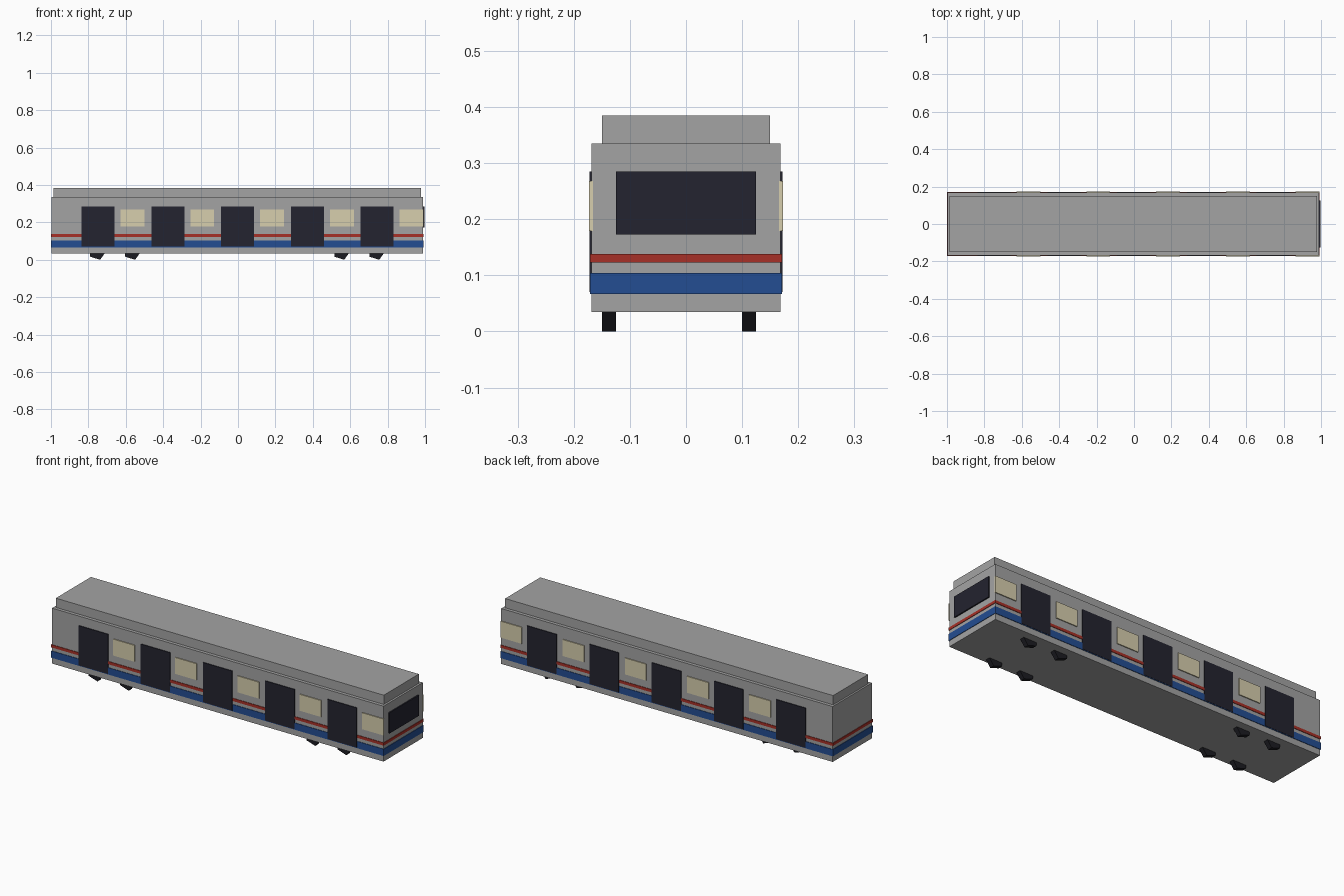
import bpy, bmesh, math
from mathutils import Matrix

if "Cube" in bpy.data.objects:
    bpy.data.objects.remove(bpy.data.objects["Cube"])


def material(name, rgb):
    m = bpy.data.materials.new(name)
    m.diffuse_color = (*rgb, 1)
    m.use_nodes = True
    m.node_tree.nodes["Principled BSDF"].inputs["Base Color"].default_value = m.diffuse_color
    return m


GREY = material("body grey", (0.37, 0.37, 0.37))
DARK = material("dark glass", (0.017, 0.017, 0.029))
CREAM = material("cream window", (0.68, 0.62, 0.42))
RED = material("stripe red", (0.39, 0.03, 0.02))
BLUE = material("stripe blue", (0.017, 0.075, 0.29))
BLACK = material("wheel black", (0.012, 0.012, 0.016))


def finish(name, bm, mat):
    me = bpy.data.meshes.new(name)
    bm.to_mesh(me)
    bm.free()
    me.materials.append(mat)
    ob = bpy.data.objects.new(name, me)
    bpy.context.collection.objects.link(ob)
    return ob


def box(name, x, y, z, mat, open_ends=False):
    """Box from (min, max) ranges; open_ends drops the top and bottom."""
    bm = bmesh.new()
    size = [r[1] - r[0] for r in (x, y, z)]
    mid = [(r[1] + r[0]) / 2 for r in (x, y, z)]
    bmesh.ops.create_cube(bm, size=1, matrix=Matrix.Translation(mid) @ Matrix.Diagonal((*size, 1)))
    if open_ends:
        caps = [f for f in bm.faces if abs(f.normal.z) > 0.5]
        bmesh.ops.delete(bm, geom=caps, context='FACES')
    return finish(name, bm, mat)


# Body shell and raised roof
box("body", (-0.997, 0.99), (-0.168, 0.168), (0.035, 0.335), GREY)
box("roof", (-0.987, 0.979), (-0.15, 0.15), (0.335, 0.385), GREY)

# Stripes wrapping all four sides
for name, z, mat in (("red_stripe", (0.123, 0.138), RED),
                     ("blue_stripe", (0.067, 0.104), BLUE)):
    band = box(name, (-1.0, 0.993), (-0.171, 0.171), z, mat, open_ends=True)
    solid = band.modifiers.new("thickness", 'SOLIDIFY')
    solid.thickness = 0.004
    solid.offset = -1

# Windshield on the driving end
box("windshield", (0.988, 0.997), (-0.125, 0.125), (0.173, 0.285), DARK)

# Doors and windows alternate along both sides
for side, s in (("front", -1), ("back", 1)):
    for i in range(5):
        dx = -0.748 + 0.373 * i
        wx = -0.564 + 0.373 * i
        box(f"door_{side}_{i + 1}", (dx - 0.088, dx + 0.088),
            sorted((s * 0.166, s * 0.1722)), (0.07, 0.285), DARK)
        box(f"window_{side}_{i + 1}", (wx - 0.064, wx + 0.064),
            sorted((s * 0.166, s * 0.173)), (0.179, 0.268), CREAM)

# Five-sided wheels, mostly hidden inside the body
R = 0.047
for i, x in enumerate((-0.752, -0.565, 0.553, 0.74)):
    for side, y in (("front", -0.1375), ("back", 0.1125)):
        bm = bmesh.new()
        ring = [bm.verts.new((x + R * math.cos(a), y - 0.0125, R * 0.951 + R * math.sin(a)))
                for a in (k * math.tau / 5 for k in range(5))]
        face = bm.faces.new(ring)
        ext = bmesh.ops.extrude_face_region(bm, geom=[face])
        bmesh.ops.translate(bm, vec=(0, 0.025, 0),
                            verts=[g for g in ext["geom"] if isinstance(g, bmesh.types.BMVert)])
        bmesh.ops.recalc_face_normals(bm, faces=bm.faces)
        finish(f"wheel_{side}_{i + 1}", bm, BLACK)
